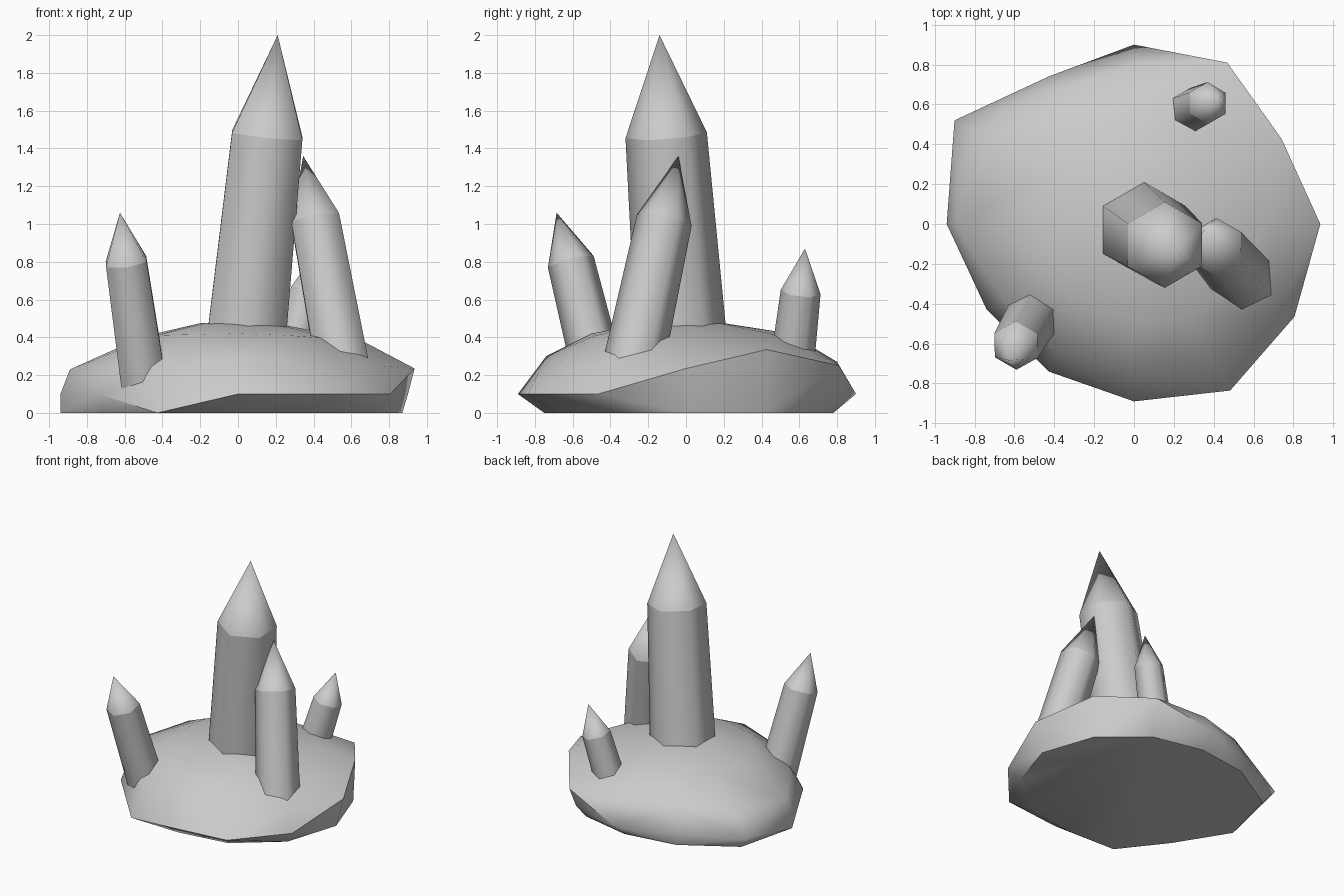
import bpy, bmesh, math
from mathutils import Vector

if "Cube" in bpy.data.objects:
    bpy.data.objects.remove(bpy.data.objects["Cube"])


def finish(bm, name):
    mesh = bpy.data.meshes.new(name)
    bm.normal_update()
    bm.to_mesh(mesh)
    bm.free()
    obj = bpy.data.objects.new(name, mesh)
    bpy.context.collection.objects.link(obj)
    return obj


def crystal(name, base, shoulder, tip, r0, r1):
    """Six-sided tapered shaft with a pointed cap, leaning along its axis."""
    base, shoulder, tip = Vector(base), Vector(shoulder), Vector(tip)
    rot = Vector((0, 0, 1)).rotation_difference(tip - base)
    bm = bmesh.new()
    rings = []
    for centre, r in ((base, r0), (shoulder, r1)):
        rings.append([bm.verts.new(centre + rot @ Vector((r * math.cos(a), r * math.sin(a), 0)))
                      for a in (math.radians(90 + 60 * k) for k in range(6))])
    apex = bm.verts.new(tip)
    bm.faces.new(rings[0][::-1])
    for k in range(6):
        n = (k + 1) % 6
        bm.faces.new((rings[0][k], rings[0][n], rings[1][n], rings[1][k]))
        bm.faces.new((rings[1][k], rings[1][n], apex))
    for f in bm.faces:
        f.smooth = True
    # crisp edge at the shoulder and around the buried base
    for ring in rings:
        for k in range(6):
            bm.edges.get((ring[k], ring[(k + 1) % 6])).smooth = False
    return finish(bm, name)


# rock base: hull around irregular 12-point rings
foot = (.87, .84, .80, .78, .83, .95, .94, .80, .855, .75, .80, .85)
rim = (.90, .83, .88, .90, .855, 1.04, .94, .855, .80, .89, .965, .93)
side = (.935, .855, .935, .80, .78, .85, .89, .76, .76, .74, .78, .85)
side_z = (.235, .335, .25, .27, .28, .25, .23, .26, .24, .30, .27, .25)
upper = (.66, .60, .57, .55, .53, .52, .50, .50, .50, .50, .55, .60)
upper_z = (.38, .40, .41, .42, .42, .41, .405, .41, .415, .42, .41, .39)

bm = bmesh.new()
for k in range(12):
    a = math.radians(30 * k)
    for r, z in ((foot[k], 0), (rim[k], .10), (side[k], side_z[k]),
                 (upper[k], upper_z[k]), (.20, .475)):
        bm.verts.new((r * math.cos(a), r * math.sin(a), z))
bm.verts.new((0, 0, .485))
res = bmesh.ops.convex_hull(bm, input=bm.verts)
bmesh.ops.delete(bm, geom=[v for v in bm.verts if not v.link_faces], context='VERTS')
bmesh.ops.recalc_face_normals(bm, faces=bm.faces)
rock = finish(bm, "rock_base")
bpy.context.view_layer.objects.active = rock
rock.select_set(True)
bpy.ops.object.shade_smooth_by_angle(angle=math.radians(40))

# crystals
crystal("main_crystal", (.025, -.01, .20), (.155, -.105, 1.47), (.21, -.14, 2.0), .245, .216)
crystal("right_crystal", (.565, -.295, .18), (.41, -.115, 1.02), (.345, -.04, 1.36), .163, .148)
crystal("left_crystal", (-.498, -.45, .15), (-.592, -.61, .80), (-.625, -.685, 1.06), .138, .125)
crystal("back_crystal", (.255, .555, .20), (.37, .607, .64), (.425, .63, .87), .118, .106)
